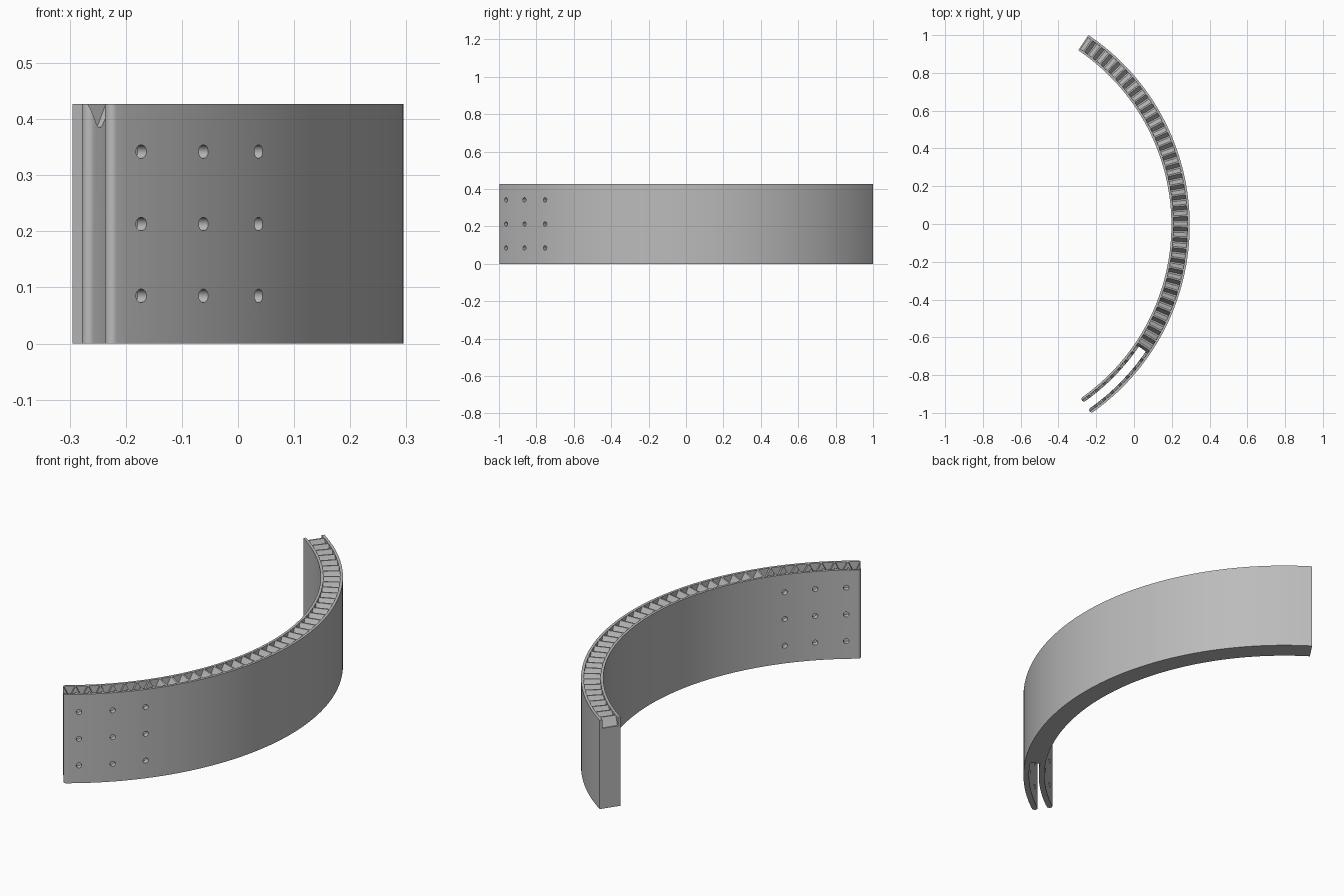
import bpy, bmesh
from math import sin, cos, radians, pi
from mathutils import Vector, Matrix

if "Cube" in bpy.data.objects:
    bpy.data.objects.remove(bpy.data.objects["Cube"], do_unlink=True)

CX, CY = -0.917, -0.006         # centre of the arc
RO, RI, H = 1.212, 1.115, 0.427  # outer radius, inner radius, height
T = 0.026                       # prong thickness
FAR, NEAR, SLOT = 56.1, -54.7, -34.3
RIM, DEPTH = 0.012, 0.042       # groove rim and depth


def polar(r, a, z=0.0):
    return Vector((CX + r * cos(radians(a)), CY + r * sin(radians(a)), z))


def arc(r, a, b, n):
    return [polar(r, a + (b - a) * i / n) for i in range(n + 1)]


def round_end(r_from, r_to, n=12):
    # half circle that closes a prong between two radii
    c, rad = polar((r_from + r_to) / 2, NEAR), (r_from - r_to) / 2
    out = Vector((cos(radians(NEAR)), sin(radians(NEAR)), 0))
    tip = Vector((out.y, -out.x, 0))
    return [c + rad * (out * cos(pi * i / n) + tip * sin(pi * i / n)) for i in range(1, n)]


def to_object(bm, name):
    bmesh.ops.recalc_face_normals(bm, faces=bm.faces)
    mesh = bpy.data.meshes.new(name)
    bm.to_mesh(mesh)
    bm.free()
    obj = bpy.data.objects.new(name, mesh)
    bpy.context.collection.objects.link(obj)
    return obj


def prism(bm, points, offsets):
    # closed solid between a polygon and its second copy
    a = [bm.verts.new(p) for p in points]
    b = [bm.verts.new(p) for p in offsets]
    bm.faces.new(a)
    bm.faces.new(b[::-1])
    for i in range(len(a)):
        j = (i + 1) % len(a)
        bm.faces.new((a[j], a[i], b[i], b[j]))


# Curved band, split into two round-ended prongs at the front
outline = (arc(RO, FAR, NEAR, 100) + round_end(RO, RO - T)
           + arc(RO - T, NEAR, SLOT, 20) + arc(RI + T, SLOT, NEAR, 20)
           + round_end(RI + T, RI) + arc(RI, NEAR, FAR, 100))
bm = bmesh.new()
prism(bm, outline, [p + Vector((0, 0, H)) for p in outline])
band = to_object(bm, "curved_band")

# Cutters for the radial V grooves along the top
bm = bmesh.new()
first, last, count = -54.0, 56.0, 40
half = [(1.2, 0.02), (1.2, 0), (0.36, -0.85), (0.2, -0.97)]
profile = half + [(-a, z) for a, z in reversed(half)]
for i in range(count + 1):
    mid = first + (last - first) * i / count
    ring = [[polar(r, mid + a, H + z * DEPTH) for a, z in profile]
            for r in (RI + RIM, RO - RIM)]
    prism(bm, *ring)
grooves = to_object(bm, "groove_cutter")

# Cutters for the bolt holes through both prongs
bm = bmesh.new()
for a in (-52.1, -45.1, -38.1):
    for z in (0.085, 0.213, 0.342):
        turn = Matrix.Rotation(radians(a), 4, 'Z') @ Matrix.Rotation(pi / 2, 4, 'Y')
        bmesh.ops.create_cone(bm, cap_ends=True, segments=24, radius1=0.012, radius2=0.012,
                              depth=0.2, matrix=Matrix.Translation(polar((RO + RI) / 2, a, z)) @ turn)
holes = to_object(bm, "hole_cutter")

for cutter in (grooves, holes):
    cutter.hide_render = True
    mod = band.modifiers.new(cutter.name, 'BOOLEAN')
    mod.operation, mod.solver, mod.object = 'DIFFERENCE', 'EXACT', cutter

# Bake the cuts and drop the cutters
bpy.context.view_layer.update()
graph = bpy.context.evaluated_depsgraph_get()
baked = bpy.data.meshes.new_from_object(band.evaluated_get(graph))
band.modifiers.clear()
band.data = baked
for cutter in (grooves, holes):
    bpy.data.objects.remove(cutter, do_unlink=True)

# Plain grey material
grey = bpy.data.materials.new("plain_grey")
grey.use_nodes = True
color = (0.5, 0.5, 0.5, 1)
grey.diffuse_color = color
grey.node_tree.nodes["Principled BSDF"].inputs["Base Color"].default_value = color
band.data.materials.clear()
band.data.materials.append(grey)

bpy.ops.object.select_all(action='DESELECT')
band.select_set(True)
bpy.context.view_layer.objects.active = band
bpy.ops.object.shade_smooth_by_angle(angle=radians(30))
